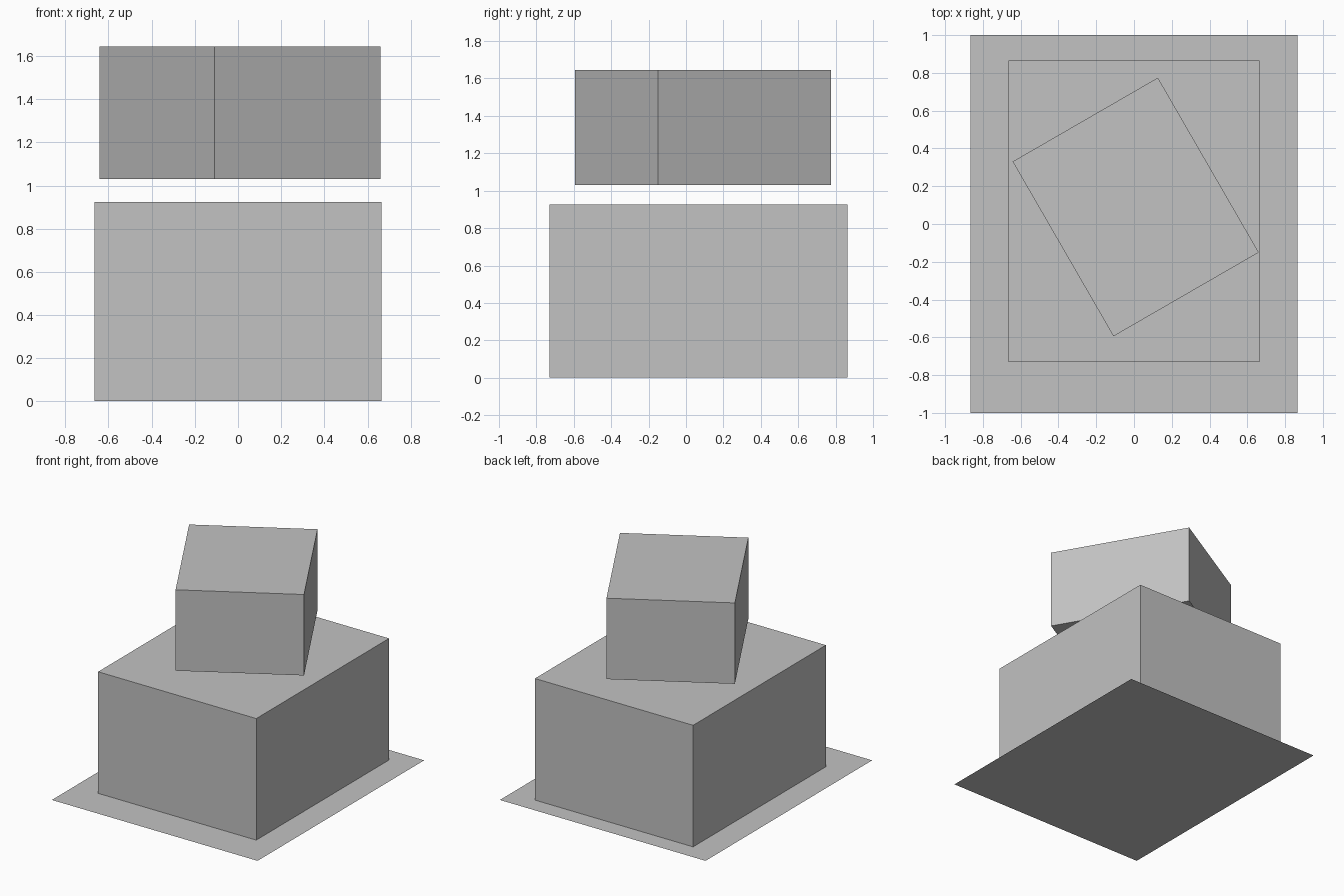
import bpy
from math import radians

cube = bpy.data.objects.get("Cube")
if cube:
    bpy.data.objects.remove(cube, do_unlink=True)

# Single flat grey
GREY = (0.54, 0.54, 0.54, 1)
grey = bpy.data.materials.new("light_grey")
grey.use_nodes = True
grey.diffuse_color = GREY
grey.node_tree.nodes["Principled BSDF"].inputs["Base Color"].default_value = GREY


def finish(name, size):
    """Name, size and colour the active primitive."""
    obj = bpy.context.object
    obj.name = name
    obj.scale = size
    bpy.ops.object.transform_apply(location=False, rotation=False, scale=True)
    obj.data.materials.append(grey)
    return obj


def block(name, size, x, y, bottom, turn=0):
    bpy.ops.mesh.primitive_cube_add(
        size=1, location=(x, y, bottom + size[2] / 2), rotation=(0, 0, radians(turn)))
    return finish(name, size)


# Thin ground sheet
bpy.ops.mesh.primitive_plane_add(size=1)
finish("ground_sheet", (1.73, 2, 1))

# Large block standing on the sheet, just clear of it
block("lower_block", (1.33, 1.595, 0.924), 0, 0.067, 0.001)

# Smaller turned block floating above
block("upper_block", (0.888, 1.068, 0.615), 0.009, 0.09, 1.03, turn=30)
